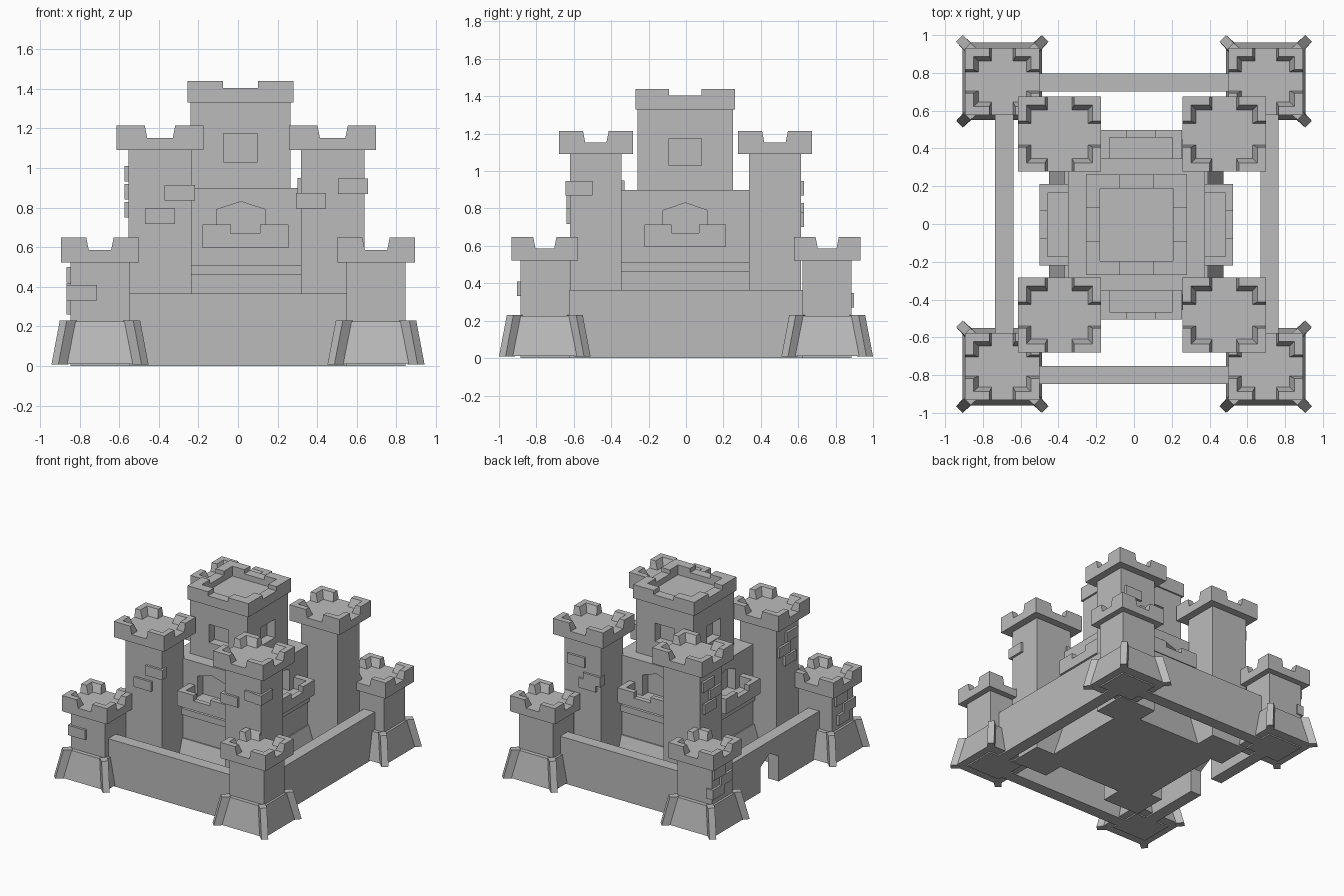
import bpy, bmesh

cube = bpy.data.objects.get("Cube")
if cube:
    bpy.data.objects.remove(cube, do_unlink=True)

stone = bpy.data.materials.new("grey_stone")
stone.use_nodes = True
GREY = (0.5, 0.5, 0.5, 1)
stone.diffuse_color = GREY
stone.node_tree.nodes["Principled BSDF"].inputs["Base Color"].default_value = GREY


def loft(name, low, high):
    """Closed solid between two matching loops of 3D points."""
    bm = bmesh.new()
    a = [bm.verts.new(p) for p in low]
    b = [bm.verts.new(p) for p in high]
    bm.faces.new(a)
    bm.faces.new(b)
    for i in range(len(a)):
        j = (i + 1) % len(a)
        bm.faces.new((a[i], a[j], b[j], b[i]))
    bmesh.ops.recalc_face_normals(bm, faces=bm.faces)
    mesh = bpy.data.meshes.new(name)
    bm.to_mesh(mesh)
    bm.free()
    mesh.materials.append(stone)
    obj = bpy.data.objects.new(name, mesh)
    bpy.context.collection.objects.link(obj)
    return obj


def rect(cx, cy, hx, hy, z):
    return [(cx + sx * hx, cy + sy * hy, z) for sx, sy in ((-1, -1), (1, -1), (1, 1), (-1, 1))]


def block(name, cx, cy, hx, hy, z0, z1, flare=0):
    """Box given by centre and half widths; flare widens the foot."""
    return loft(name, rect(cx, cy, hx + flare, hy + flare, z0), rect(cx, cy, hx, hy, z1))


def cut(target, cutter):
    mod = target.modifiers.new("opening", 'BOOLEAN')
    mod.operation = 'DIFFERENCE'
    mod.solver = 'EXACT'
    mod.object = cutter
    bpy.context.view_layer.objects.active = target
    bpy.ops.object.modifier_apply(modifier=mod.name)
    bpy.data.objects.remove(cutter, do_unlink=True)


def arch(axis, centre, at, half, depth, z0, z1, z2):
    """Pointed arch cutter running along the given axis."""
    profile = [(-half, z0), (half, z0), (half, z1), (0, z2), (-half, z1)]
    loops = []
    for d in (at - depth, at + depth):
        loops.append([(centre + u, d, z) if axis == 1 else (d, centre + u, z) for u, z in profile])
    return loft("arch_cutter", *loops)


CORNERS = [(sx, sy) for sx in (-1, 1) for sy in (-1, 1)]


def merlons(name, cx, cy, hx, hy, z0, z1, t, gap, slope):
    """Four L-shaped corner merlons with leaning inner faces."""
    for sx, sy in CORNERS:
        loops = []
        for z, grow in ((z0, slope), (z1, 0)):
            w, nx, ny = t + grow, hx * gap - grow / 2, hy * gap - grow / 2
            ell = [(hx, hy), (nx, hy), (nx, hy - w), (hx - w, hy - w), (hx - w, ny), (hx, ny)]
            loops.append([(cx + sx * u, cy + sy * v, z) for u, v in ell])
        loft(name, *loops)


def tower(name, cx, cy, hx, hy, top, grow, z0=0.0):
    block(name + "_shaft", cx, cy, hx, hy, z0, top - 0.1)
    block(name + "_crown", cx, cy, hx + grow, hy + grow, top - 0.125, top - 0.063)
    merlons(name + "_merlon", cx, cy, hx + grow, hy + grow, top - 0.063, top, 0.045, 0.35, 0.025)


def brick(cx, cy, hx, hy, axis, sign, offset, z):
    """Raised stone on one tower face; a large offset wraps the corner."""
    if axis == 0:
        block("raised_brick", cx + sign * (hx - 0.012), cy + offset, 0.03, 0.072, z - 0.039, z + 0.039)
    else:
        block("raised_brick", cx + offset, cy + sign * (hy - 0.012), 0.076, 0.03, z - 0.039, z + 0.039)


# Outer corner towers with flared feet and diagonal buttresses
for sx, sy in CORNERS:
    cx, cy = sx * 0.697, sy * 0.755
    tower("outer_tower", cx, cy, 0.15, 0.131, 0.648, 0.047)
    block("tower_foot", cx, cy, 0.168, 0.163, 0.01, 0.225, 0.042)
    for bx, by in CORNERS:
        loops = []
        for z, r in ((0.008, 0.245), (0.23, 0.203)):
            plan = [(r, r - 0.035), (r - 0.035, r), (r - 0.085, r - 0.045), (r - 0.045, r - 0.085)]
            loops.append([(cx + bx * u, cy + by * v, z) for u, v in plan])
        loft("foot_buttress", *loops)

# Curtain walls
for s, y in ((-1, -0.8), (1, 0.75)):
    block("curtain_wall", 0, y, 0.62, 0.048, 0, 0.365)
block("curtain_wall", 0.718, 0, 0.048, 0.68, 0, 0.365)
gate_wall = block("gate_wall", -0.687, 0, 0.048, 0.68, 0, 0.365)
cut(gate_wall, arch(0, 0, -0.687, 0.115, 0.2, -0.1, 0.2, 0.265))

# Inner towers
INNER_X, INNER_Y = {-1: -0.394, 1: 0.478}, {-1: -0.482, 1: 0.476}
for sx, sy in CORNERS:
    tower("inner_tower", INNER_X[sx], INNER_Y[sy], 0.16, 0.138, 1.215, 0.06)

# Keep body with recessed arched doors
KX, KY = 0.013, -0.004
keep = block("keep_body", KX, KY, 0.362, 0.352, 0, 0.9)
for s in (-1, 1):
    cut(keep, arch(1, 0.015, KY + s * 0.352, 0.123, 0.07, 0.625, 0.79, 0.83))
    cut(keep, arch(0, KY, KX + s * 0.362, 0.118, 0.07, 0.625, 0.79, 0.83))
block("keep_skirt", KX, KY, 0.372, 0.362, 0, 0.27, 0.09)
block("keep_band", KX, KY, 0.38, 0.37, 0.46, 0.51)

# Upper keep with square window recesses
upper = block("keep_upper", KX, KY, 0.253, 0.254, 0.88, 1.34)
for s in (-1, 1):
    cut(upper, block("cutter", KX, KY + s * 0.254, 0.086, 0.07, 1.03, 1.175))
    cut(upper, block("cutter", KX + s * 0.253, KY, 0.07, 0.086, 1.03, 1.175))

# Keep crown: sunken roof, rim and merlons
block("keep_roof", KX, KY, 0.268, 0.266, 1.33, 1.36)
for s in (-1, 1):
    block("keep_rim", KX, KY + s * 0.229, 0.268, 0.037, 1.36, 1.405)
    block("keep_rim", KX + s * 0.231, KY, 0.037, 0.192, 1.36, 1.405)
merlons("keep_merlon", KX, KY, 0.268, 0.266, 1.405, 1.438, 0.074, 0.33, 0)


def balcony(axis, sign, face, along):
    """Balcony with a notched parapet on one side of the keep."""
    def part(name, u, d0, d1, half, z0, z1):
        mid, hd = face + sign * (d0 + d1) / 2, (d1 - d0) / 2
        if axis == 1:
            block(name, along + u, mid, half, hd, z0, z1)
        else:
            block(name, mid, along + u, hd, half, z0, z1)
    part("balcony_floor", 0, -0.01, 0.15, 0.217, 0.595, 0.625)
    part("balcony_sill", 0, 0.11, 0.15, 0.217, 0.625, 0.67)
    for s in (-1, 1):
        part("balcony_merlon", s * 0.145, 0.11, 0.15, 0.072, 0.67, 0.715)
        part("balcony_side", s * 0.192, -0.01, 0.11, 0.025, 0.625, 0.715)


for s in (-1, 1):
    balcony(1, s, KY + s * 0.352, 0.037)
    balcony(0, s, KX + s * 0.362, -0.004)

# Raised bricks: tower side x, side y, face axis, face sign, offset, height
for sx, sy, axis, sign, off, z in (
        (-1, -1, 1, -1, 0.1, 0.875), (-1, -1, 1, -1, 0, 0.757),
        (-1, -1, 0, -1, -0.04, 0.97), (-1, -1, 0, -1, 0.05, 0.88), (-1, -1, 0, -1, -0.02, 0.79),
        (1, -1, 1, -1, -0.11, 0.835), (1, -1, 1, -1, 0.102, 0.908),
        (1, -1, 0, 1, -0.09, 0.908), (1, -1, 0, -1, 0.08, 0.91),
        (-1, 1, 0, -1, 0.05, 0.97), (-1, 1, 0, -1, -0.04, 0.88), (-1, 1, 0, -1, 0.03, 0.79),
        (1, 1, 1, 1, 0.05, 0.908), (1, 1, 1, 1, -0.09, 0.79), (1, 1, 1, 1, -0.05, 0.74)):
    brick(INNER_X[sx], INNER_Y[sy], 0.16, 0.138, axis, sign, off, z)
for sy, axis, sign, off, z in (
        (-1, 1, -1, -0.09, 0.37), (-1, 0, -1, -0.075, 0.37), (-1, 0, -1, 0.03, 0.46),
        (-1, 0, -1, 0.0, 0.3), (1, 0, -1, 0.05, 0.46), (1, 0, -1, -0.04, 0.38), (1, 0, -1, 0.07, 0.31)):
    brick(-0.697, sy * 0.755, 0.15, 0.131, axis, sign, off, z)
